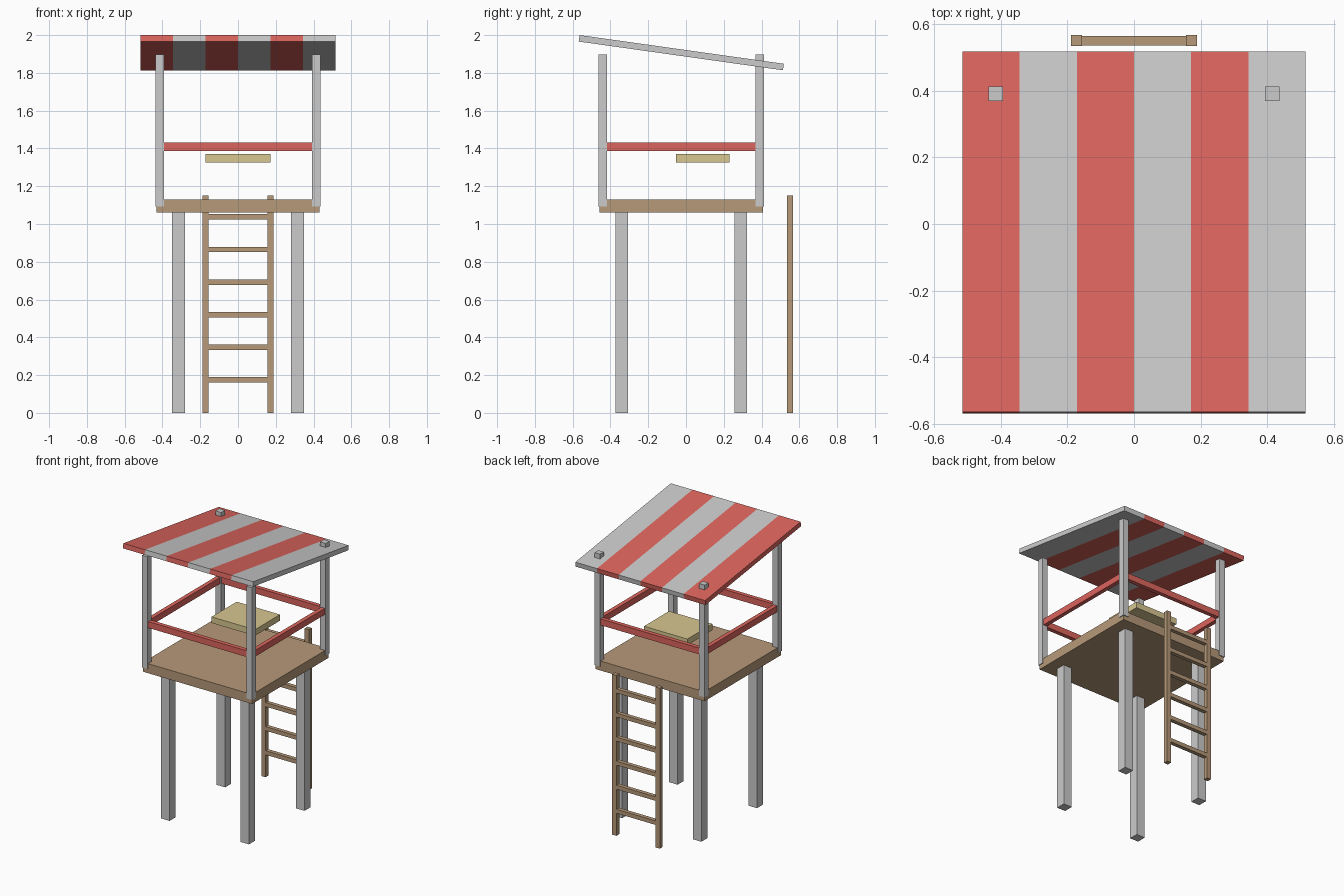
import bpy, bmesh
from math import radians
from mathutils import Vector

if "Cube" in bpy.data.objects:
    bpy.data.objects.remove(bpy.data.objects["Cube"])

YC = -0.025  # centre of the tower in y


def material(name, rgb):
    m = bpy.data.materials.new(name)
    m.diffuse_color = (*rgb, 1)
    m.use_nodes = True
    m.node_tree.nodes["Principled BSDF"].inputs["Base Color"].default_value = m.diffuse_color
    return m


RED = material("red_paint", (0.72, 0.13, 0.11))
WHITE = material("white_paint", (0.8, 0.8, 0.78))
WOOD = material("wood", (0.47, 0.32, 0.19))
CREAM = material("pale_wood", (0.68, 0.57, 0.28))


def box(name, center, size, mat=None, stripes=0):
    bm = bmesh.new()
    bmesh.ops.create_cube(bm, size=1)
    bmesh.ops.scale(bm, vec=size, verts=bm.verts)
    # optional cuts along x, alternating two materials
    for i in range(1, stripes):
        bmesh.ops.bisect_plane(bm, geom=bm.verts[:] + bm.edges[:] + bm.faces[:],
                               plane_co=(size[0] * (i / stripes - 0.5), 0, 0),
                               plane_no=(1, 0, 0))
    if stripes:
        for f in bm.faces:
            t = f.calc_center_median().x / size[0] + 0.5
            f.material_index = min(int(t * stripes), stripes - 1) % 2
    me = bpy.data.meshes.new(name)
    bm.to_mesh(me)
    bm.free()
    ob = bpy.data.objects.new(name, me)
    ob.location = Vector(center)
    bpy.context.collection.objects.link(ob)
    if mat:
        me.materials.append(mat)
    return ob


# Legs and roof posts at the four corners
for sx, side in ((-1, "left"), (1, "right")):
    for sy, end in ((-1, "front"), (1, "back")):
        box(f"{end}_{side}_leg", (sx * 0.315, YC + sy * 0.315, 0.53), (0.068, 0.068, 1.06))
        box(f"{end}_{side}_post", (sx * 0.415, YC + sy * 0.416, 1.495), (0.044, 0.044, 0.805))

# Platform
box("deck", (0, YC, 1.095), (0.864, 0.864, 0.068), WOOD)

# Guard rails
for s, fb, lr in ((-1, "front", "left"), (1, "back", "right")):
    box(f"{fb}_rail", (0, YC + s * 0.416, 1.408), (0.82, 0.03, 0.045), RED)
    box(f"{lr}_rail", (s * 0.415, YC, 1.408), (0.03, 0.82, 0.045), RED)

# Seat
box("seat", (0, 0.088, 1.348), (0.344, 0.284, 0.044), CREAM)

# Ladder at the back
for s, side in ((-1, "left"), (1, "right")):
    box(f"{side}_ladder_rail", (s * 0.172, 0.55, 0.575), (0.033, 0.033, 1.15), WOOD)
for i in range(6):
    box(f"ladder_rung_{i + 1}", (0, 0.55, 0.175 + i * 0.1725), (0.33, 0.029, 0.029), WOOD)

# Sloping striped roof
roof = box("roof", (0, YC, 1.907), (1.03, 1.092, 0.0345), RED, stripes=6)
roof.data.materials.append(WHITE)
roof.rotation_euler.x = radians(-8)
